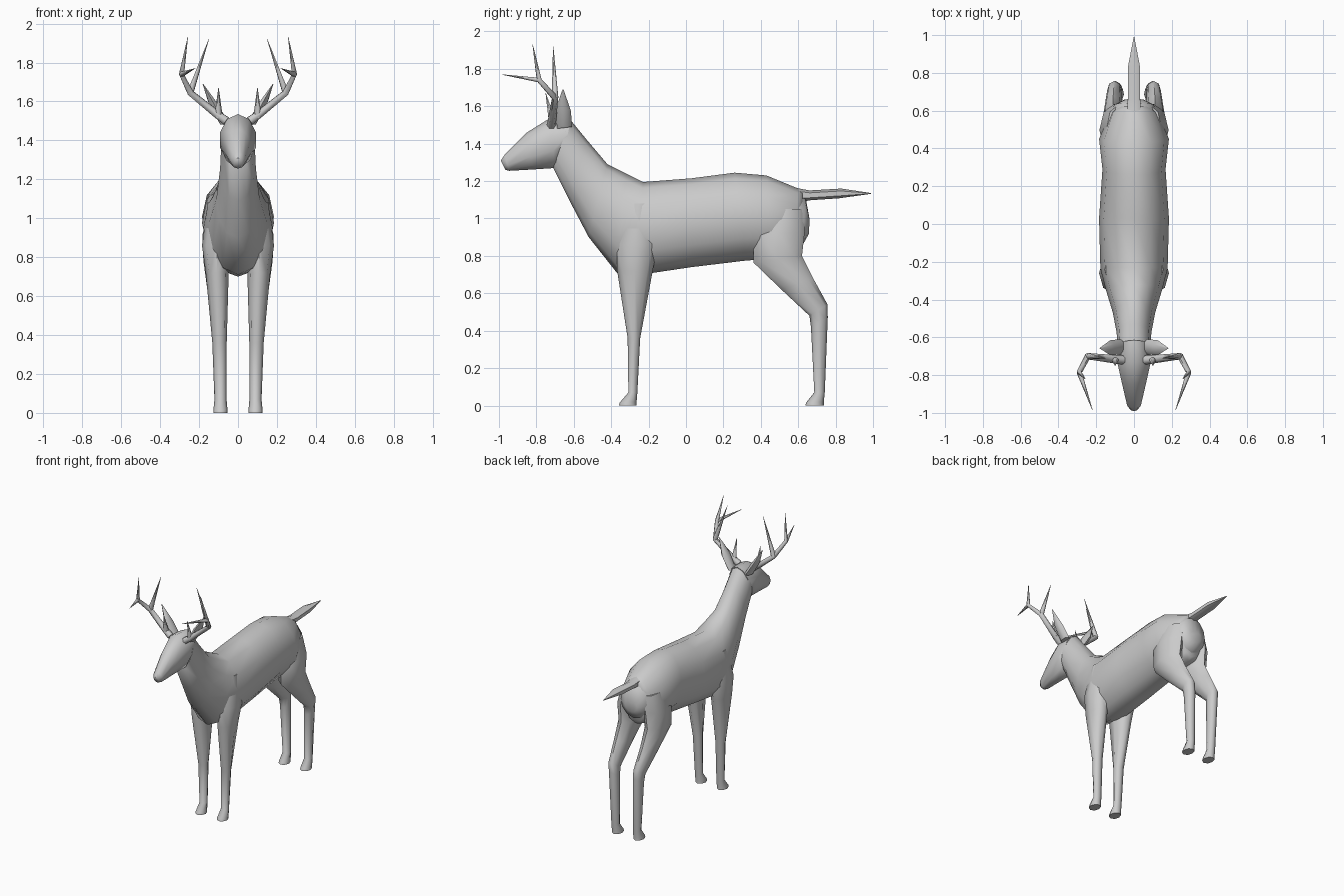
import bpy, bmesh, math
from mathutils import Vector


def finish(obj, mirrored, angle):
    bpy.ops.object.select_all(action='DESELECT')
    obj.select_set(True)
    bpy.context.view_layer.objects.active = obj
    if mirrored:
        obj.modifiers.new("Mirror", 'MIRROR')
    bpy.ops.object.shade_smooth_by_angle(angle=math.radians(angle))


def loft(name, rings, sides=8, mirrored=False, angle=60):
    """Skin oval rings; each is (centre x, one edge (y, z), opposite edge (y, z), half width)."""
    bm = bmesh.new()
    loops = []
    for cx, p, q, w in rings:
        a, b = Vector((cx, *p)), Vector((cx, *q))
        mid, half = (a + b) / 2, (a - b) / 2
        loops.append([bm.verts.new(mid + half * math.cos(t) + Vector((w * math.sin(t), 0, 0)))
                      for t in (2 * math.pi * i / sides for i in range(sides))])
    for r0, r1 in zip(loops, loops[1:]):
        for i in range(sides):
            j = (i + 1) % sides
            bm.faces.new((r0[i], r0[j], r1[j], r1[i]))
    bm.faces.new(loops[0])
    bm.faces.new(loops[-1])
    bmesh.ops.recalc_face_normals(bm, faces=bm.faces)
    mesh = bpy.data.meshes.new(name)
    bm.to_mesh(mesh)
    bm.free()
    obj = bpy.data.objects.new(name, mesh)
    bpy.context.collection.objects.link(obj)
    finish(obj, mirrored, angle)


# Torso and neck, rump to poll
loft("body", [
    (0, (0.625, 1.15), (0.61, 0.82), 0.09),
    (0, (0.60, 1.16), (0.58, 0.80), 0.125),
    (0, (0.43, 1.23), (0.47, 0.785), 0.185),
    (0, (0.26, 1.245), (0.32, 0.775), 0.167),
    (0, (0.03, 1.215), (0.03, 0.74), 0.185),
    (0, (-0.23, 1.195), (-0.24, 0.70), 0.178),
    (0, (-0.32, 1.24), (-0.37, 0.71), 0.15),
    (0, (-0.42, 1.29), (-0.52, 0.90), 0.112),
    (0, (-0.53, 1.42), (-0.62, 1.09), 0.092),
    (0, (-0.62, 1.53), (-0.71, 1.27), 0.085)], sides=12)

# Rounded hindquarters behind the torso
loft("rump", [
    (0, (0.58, 1.15), (0.57, 0.84), 0.12),
    (0, (0.64, 1.11), (0.625, 0.86), 0.105),
    (0, (0.66, 1.00), (0.658, 0.92), 0.05)], sides=12)

# Head, poll to muzzle
loft("head", [
    (0, (-0.615, 1.53), (-0.66, 1.32), 0.08),
    (0, (-0.73, 1.535), (-0.70, 1.27), 0.096),
    (0, (-0.85, 1.46), (-0.82, 1.262), 0.068),
    (0, (-0.97, 1.34), (-0.945, 1.255), 0.038),
    (0, (-0.99, 1.31), (-0.965, 1.26), 0.022)], sides=10)

# Tail
loft("tail", [
    (0, (0.58, 1.165), (0.62, 1.09), 0.04),
    (0, (0.66, 1.15), (0.67, 1.098), 0.038),
    (0, (0.83, 1.16), (0.82, 1.108), 0.038),
    (0, (0.99, 1.136), (0.99, 1.132), 0.002)], sides=6)

# Ears
loft("ears", [
    (0.07, (-0.69, 1.48), (-0.61, 1.49), 0.025),
    (0.125, (-0.695, 1.59), (-0.615, 1.575), 0.026),
    (0.18, (-0.66, 1.69), (-0.655, 1.69), 0.002)], sides=6, mirrored=True)

# Front legs, shoulder to hoof
loft("front_legs", [
    (0.10, (-0.32, 1.08), (-0.16, 1.08), 0.055),
    (0.11, (-0.37, 0.86), (-0.15, 0.86), 0.075),
    (0.107, (-0.368, 0.72), (-0.178, 0.72), 0.059),
    (0.095, (-0.312, 0.36), (-0.245, 0.36), 0.037),
    (0.09, (-0.308, 0.07), (-0.26, 0.07), 0.031),
    (0.09, (-0.355, 0.015), (-0.264, 0.02), 0.036),
    (0.09, (-0.358, 0), (-0.264, 0), 0.037)], mirrored=True)

# Hind legs, haunch to hoof
loft("hind_legs", [
    (0.085, (0.38, 1.05), (0.63, 1.05), 0.06),
    (0.105, (0.36, 0.90), (0.635, 0.93), 0.078),
    (0.11, (0.36, 0.765), (0.62, 0.80), 0.068),
    (0.11, (0.51, 0.62), (0.68, 0.68), 0.05),
    (0.105, (0.66, 0.48), (0.757, 0.54), 0.037),
    (0.10, (0.668, 0.42), (0.758, 0.47), 0.035),
    (0.09, (0.686, 0.07), (0.742, 0.07), 0.031),
    (0.09, (0.642, 0.015), (0.737, 0.02), 0.036),
    (0.09, (0.638, 0), (0.737, 0), 0.037)], mirrored=True)

# Antlers: main beam and tines as tapered tubes (x, y, z, radius)
base = (0.06, -0.72, 1.50, 0.025)
bend = (0.245, -0.70, 1.645, 0.018)
fork = (0.29, -0.785, 1.74, 0.014)
paths = [
    [base, (0.11, -0.715, 1.535, 0.022), bend, fork, (0.258, -0.82, 1.93, 0.001)],
    [bend, (0.15, -0.71, 1.92, 0.001)],
    [fork, (0.22, -0.985, 1.77, 0.001)],
    [(0.10, -0.715, 1.52, 0.022), (0.10, -0.75, 1.67, 0.001)],
]
curve = bpy.data.curves.new("antlers", 'CURVE')
curve.dimensions = '3D'
curve.bevel_depth = 1
curve.bevel_resolution = 1
curve.use_fill_caps = True
for path in paths:
    spline = curve.splines.new('POLY')
    spline.points.add(len(path) - 1)
    for pt, (x, y, z, r) in zip(spline.points, path):
        pt.co = (x, y, z, 1)
        pt.radius = r
antlers = bpy.data.objects.new("antlers", curve)
bpy.context.collection.objects.link(antlers)
bpy.ops.object.select_all(action='DESELECT')
antlers.select_set(True)
bpy.context.view_layer.objects.active = antlers
bpy.ops.object.convert(target='MESH')
finish(bpy.context.view_layer.objects.active, True, 60)
